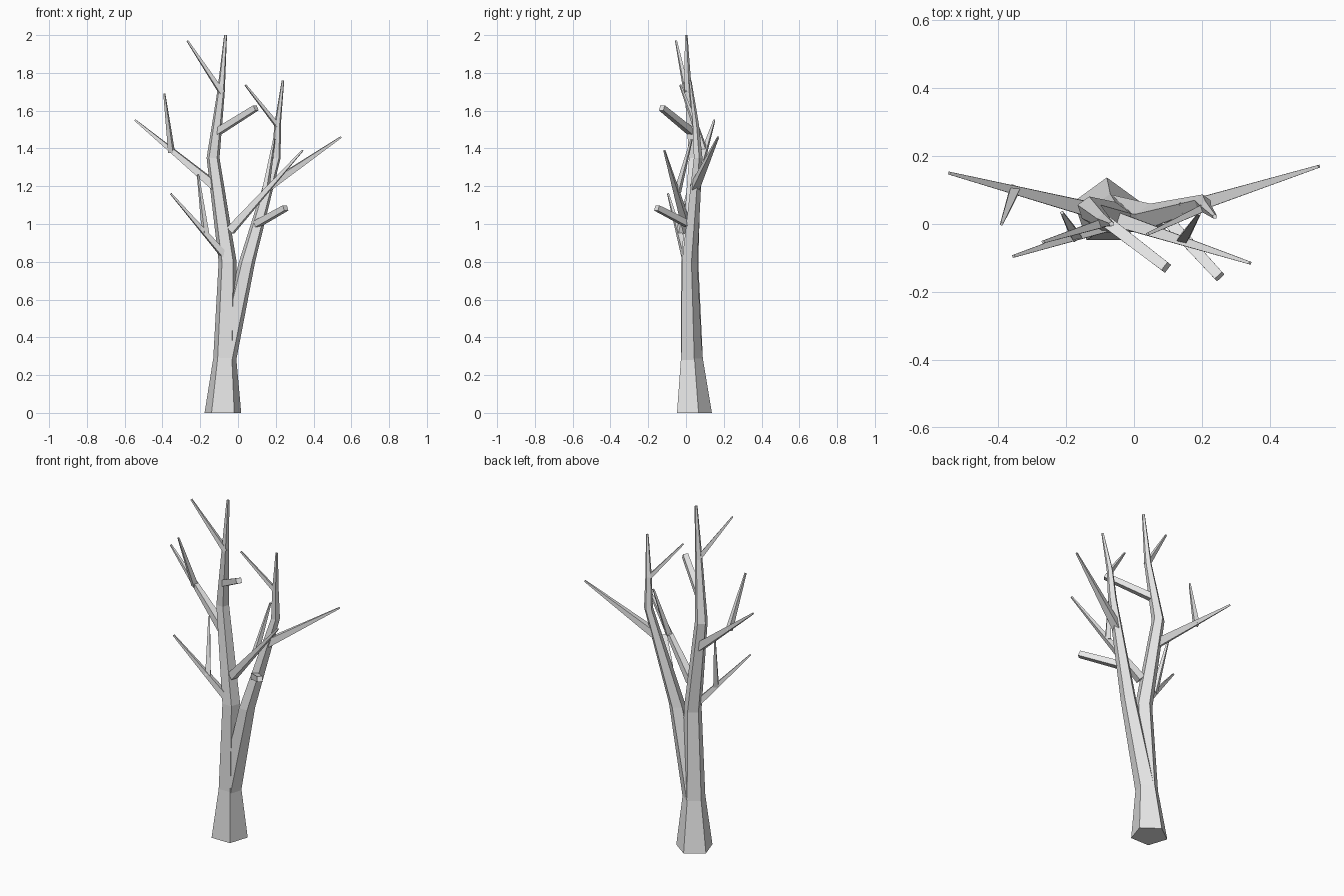
import bpy, math
from mathutils import Vector

cube = bpy.data.objects.get("Cube")
if cube:
    bpy.data.objects.remove(cube)

bark = bpy.data.materials.new("grey_bark")
bark.use_nodes = True
grey = (0.8, 0.8, 0.8, 1)
bark.diffuse_color = grey
bark.node_tree.nodes["Principled BSDF"].inputs["Base Color"].default_value = grey


def limb(name, stations, sides, level=False):
    """Faceted tapering tube through (x, y, z, radius) stations."""
    points = [Vector(s[:3]) for s in stations]
    turn = (points[-1] - points[0]).to_track_quat("Z", "Y")
    start = math.pi / 2 if level else math.pi / sides
    verts, faces = [], []
    for point, station in zip(points, stations):
        for i in range(sides):
            a = start + math.tau * i / sides
            offset = Vector((math.cos(a), math.sin(a), 0)) * station[3]
            verts.append(point + (offset if level else turn @ offset))
    for ring in range(len(points) - 1):
        for i in range(sides):
            a, b = ring * sides + i, ring * sides + (i + 1) % sides
            faces.append((a, b, b + sides, a + sides))
    faces.append(tuple(reversed(range(sides))))
    faces.append(tuple(range(len(verts) - sides, len(verts))))
    mesh = bpy.data.meshes.new(name)
    mesh.from_pydata(verts, [], faces)
    mesh.materials.append(bark)
    obj = bpy.data.objects.new(name, mesh)
    bpy.context.collection.objects.link(obj)
    return obj


def branch(name, start, end, thick, thin=0.006):
    limb(name, [(*start, thick), (*end, thin)], 4)


# Main trunk and the second stem that forks out of it
limb("trunk", [(-0.08, 0.035, 0, 0.102), (-0.07, 0.025, 0.29, 0.064),
               (-0.055, 0.015, 0.8, 0.05), (-0.132, 0.045, 1.35, 0.036),
               (-0.09, 0.01, 1.7, 0.021), (-0.066, 0, 2, 0.008)], 5, True)
limb("second_stem", [(-0.07, 0.025, 0.27, 0.062), (0.048, 0.015, 0.8, 0.045),
                     (0.202, 0.062, 1.35, 0.025), (0.21, 0.05, 1.53, 0.018),
                     (0.238, 0.022, 1.76, 0.007)], 5, True)

# Branches on the trunk
branch("right_middle_branch", (-0.12, 0.04, 1.2), (-0.545, 0.15, 1.55), 0.032)
branch("right_low_branch", (-0.06, 0, 0.82), (-0.355, -0.095, 1.16), 0.025)
branch("right_top_branch", (-0.085, 0.005, 1.695), (-0.268, -0.053, 1.97), 0.019)
branch("left_crossing_branch", (-0.04, 0.01, 0.965), (0.342, -0.115, 1.39), 0.03)

# Branches on the second stem
branch("left_middle_branch", (0.15, 0.045, 1.19), (0.545, 0.17, 1.46), 0.03)
branch("left_top_branch", (0.21, 0.05, 1.52), (0.04, -0.03, 1.735), 0.016)

# Twigs on the branches
branch("right_middle_twig", (-0.352, 0.1, 1.38), (-0.39, 0, 1.69), 0.02)
branch("right_low_twig", (-0.172, -0.035, 0.95), (-0.212, 0.033, 1.26), 0.02)
branch("left_crossing_twig", (0.145, -0.045, 1.17), (0.192, 0.03, 1.45), 0.02)

# Broken blunt stumps
branch("upper_stump", (-0.105, 0.025, 1.49), (0.095, -0.128, 1.615), 0.025, 0.021)
branch("lower_stump", (0.1, 0.01, 1.0), (0.252, -0.155, 1.085), 0.025, 0.021)
